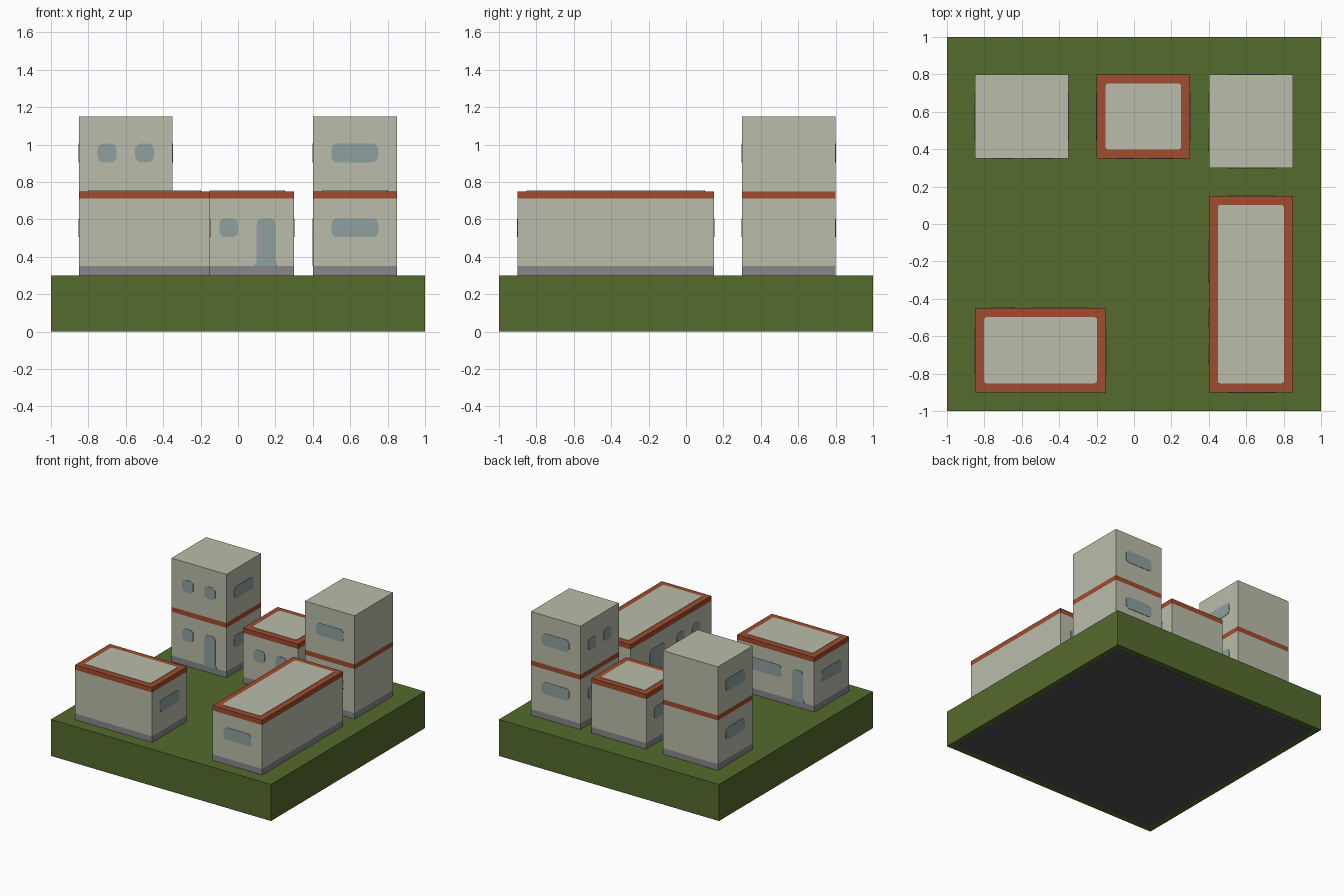
import bpy, bmesh, math

if "Cube" in bpy.data.objects:
    bpy.data.objects.remove(bpy.data.objects["Cube"])


def material(name, rgb):
    lin = [(c / 255 / 12.92) if c < 11 else ((c / 255 + 0.055) / 1.055) ** 2.4 for c in rgb]
    m = bpy.data.materials.new(name)
    m.use_nodes = True
    m.diffuse_color = (*lin, 1)
    m.node_tree.nodes["Principled BSDF"].inputs["Base Color"].default_value = (*lin, 1)
    return m


GRASS = material("grass green", (85, 107, 45))
WALL = material("pale wall", (186, 189, 170))
TRIM = material("brick red", (160, 76, 46))
FOOTING = material("footing grey", (136, 134, 138))
GLASS = material("window blue grey", (143, 161, 159))
UNDER = material("underside grey", (82, 82, 84))

GROUND, FOOT_TOP, TRIM_LOW, EAVE, TOWER_TOP = 0.30, 0.35, 0.71, 0.75, 1.15


def finish(bm, name, mats):
    bmesh.ops.recalc_face_normals(bm, faces=bm.faces)
    mesh = bpy.data.meshes.new(name)
    bm.to_mesh(mesh)
    bm.free()
    for m in mats:
        mesh.materials.append(m)
    ob = bpy.data.objects.new(name, mesh)
    bpy.context.collection.objects.link(ob)
    return ob


def block(name, x0, x1, y0, y1, levels, mats, rule=lambda z: 0):
    """Box with a horizontal edge loop at each level; faces coloured by height."""
    bm = bmesh.new()
    rings = [[bm.verts.new((x, y, z)) for x, y in ((x0, y0), (x1, y0), (x1, y1), (x0, y1))]
             for z in levels]
    bm.faces.new(rings[0])
    bm.faces.new(rings[-1])
    for a, b in zip(rings, rings[1:]):
        for i in range(4):
            j = (i + 1) % 4
            bm.faces.new((a[i], a[j], b[j], b[i]))
    for f in bm.faces:
        f.material_index = rule(f.calc_center_median().z)
    return finish(bm, name, mats)


def plate(name, side, at, u0, u1, v0, v1, mat, r=0.03, door=False, thick=0.003):
    """Thin rounded panel on a face; side is one of -x +x -y +y -z +z."""
    pts = []
    corners = [(u1 - r, v1 - r, 0), (u0 + r, v1 - r, 90), (u0 + r, v0 + r, 180), (u1 - r, v0 + r, 270)]
    for cu, cv, start in corners[:2] if door else corners:
        for k in range(5 if r else 1):
            a = math.radians(start + 22.5 * k)
            pts.append((cu + r * math.cos(a), cv + r * math.sin(a)))
    if door:  # slightly flared foot
        pts += [(u0, v0 + 0.025), (u0 - 0.015, v0), (u1 + 0.015, v0), (u1, v0 + 0.025)]
    sign = 1 if side[0] == "+" else -1

    def place(u, v, w):
        return {"x": (w, u, v), "y": (u, w, v), "z": (u, v, w)}[side[1]]

    bm = bmesh.new()
    inner = [bm.verts.new(place(u, v, at - sign * 0.001)) for u, v in pts]
    outer = [bm.verts.new(place(u, v, at + sign * thick)) for u, v in pts]
    bm.faces.new(inner)
    bm.faces.new(outer)
    for i in range(len(pts)):
        j = (i + 1) % len(pts)
        bm.faces.new((inner[i], inner[j], outer[j], outer[i]))
    return finish(bm, name, [mat])


# Ground slab with its underside panel
block("ground_slab", -1, 1, -1, 1, (0, GROUND), [GRASS])
plate("ground_underside", "-z", 0.0, -0.95, 0.95, -0.95, 0.95, UNDER, r=0, thick=0.001)

# Buildings: footprint, height, and openings as (side, start, end, kind)
# kinds: low window, high window, door
buildings = {
    "left_tower": ((-0.85, -0.35, 0.35, 0.80), True, [
        ("-y", -0.75, -0.65, "low"), ("-y", -0.55, -0.45, "door"),
        ("-y", -0.75, -0.65, "high"), ("-y", -0.55, -0.45, "high"),
        ("+x", 0.45, 0.70, "low"), ("+x", 0.45, 0.70, "high"),
        ("-x", 0.45, 0.70, "low"), ("-x", 0.45, 0.70, "high")]),
    "middle_house": ((-0.20, 0.30, 0.35, 0.80), False, [
        ("-y", -0.10, 0.00, "low"), ("-y", 0.10, 0.20, "door"),
        ("+x", 0.45, 0.70, "low"), ("-x", 0.45, 0.70, "low")]),
    "right_tower": ((0.40, 0.85, 0.30, 0.80), True, [
        ("-x", 0.60, 0.70, "low"), ("-x", 0.40, 0.50, "door"),
        ("-x", 0.60, 0.70, "high"), ("-x", 0.40, 0.50, "high"),
        ("-y", 0.50, 0.75, "low"), ("-y", 0.50, 0.75, "high"),
        ("+y", 0.50, 0.75, "low"), ("+y", 0.50, 0.75, "high")]),
    "long_house": ((0.40, 0.85, -0.90, 0.15), False, [
        ("-x", -0.30, -0.10, "door"), ("-x", -0.55, -0.45, "low"), ("-x", -0.75, -0.65, "low"),
        ("-y", 0.50, 0.75, "low"), ("+y", 0.50, 0.75, "low")]),
    "front_house": ((-0.85, -0.15, -0.90, -0.45), False, [
        ("+y", -0.55, -0.25, "low"), ("+y", -0.75, -0.65, "door"),
        ("+x", -0.80, -0.55, "low"), ("-x", -0.80, -0.55, "low")]),
}
HEIGHTS = {"low": (0.505, 0.605), "high": (0.905, 1.005), "door": (FOOT_TOP, 0.605)}


def wall_rule(z):
    if z < FOOT_TOP:
        return 1
    return 2 if TRIM_LOW < z <= EAVE + 0.001 else 0


for name, ((x0, x1, y0, y1), tower, openings) in buildings.items():
    levels = [GROUND, FOOT_TOP, TRIM_LOW, EAVE] + ([TOWER_TOP] if tower else [])
    block(name + "_walls", x0, x1, y0, y1, levels, [WALL, FOOTING, TRIM], wall_rule)
    if not tower:
        plate(name + "_roof_panel", "+z", EAVE, x0 + 0.048, x1 - 0.048,
              y0 + 0.048, y1 - 0.048, WALL, r=0.015)
    face_at = {"-x": x0, "+x": x1, "-y": y0, "+y": y1}
    for n, (side, a, b, kind) in enumerate(openings, 1):
        label = "door" if kind == "door" else kind + "_window"
        plate(f"{name}_{label}_{n}", side, face_at[side], a, b, *HEIGHTS[kind], GLASS,
              door=kind == "door")
